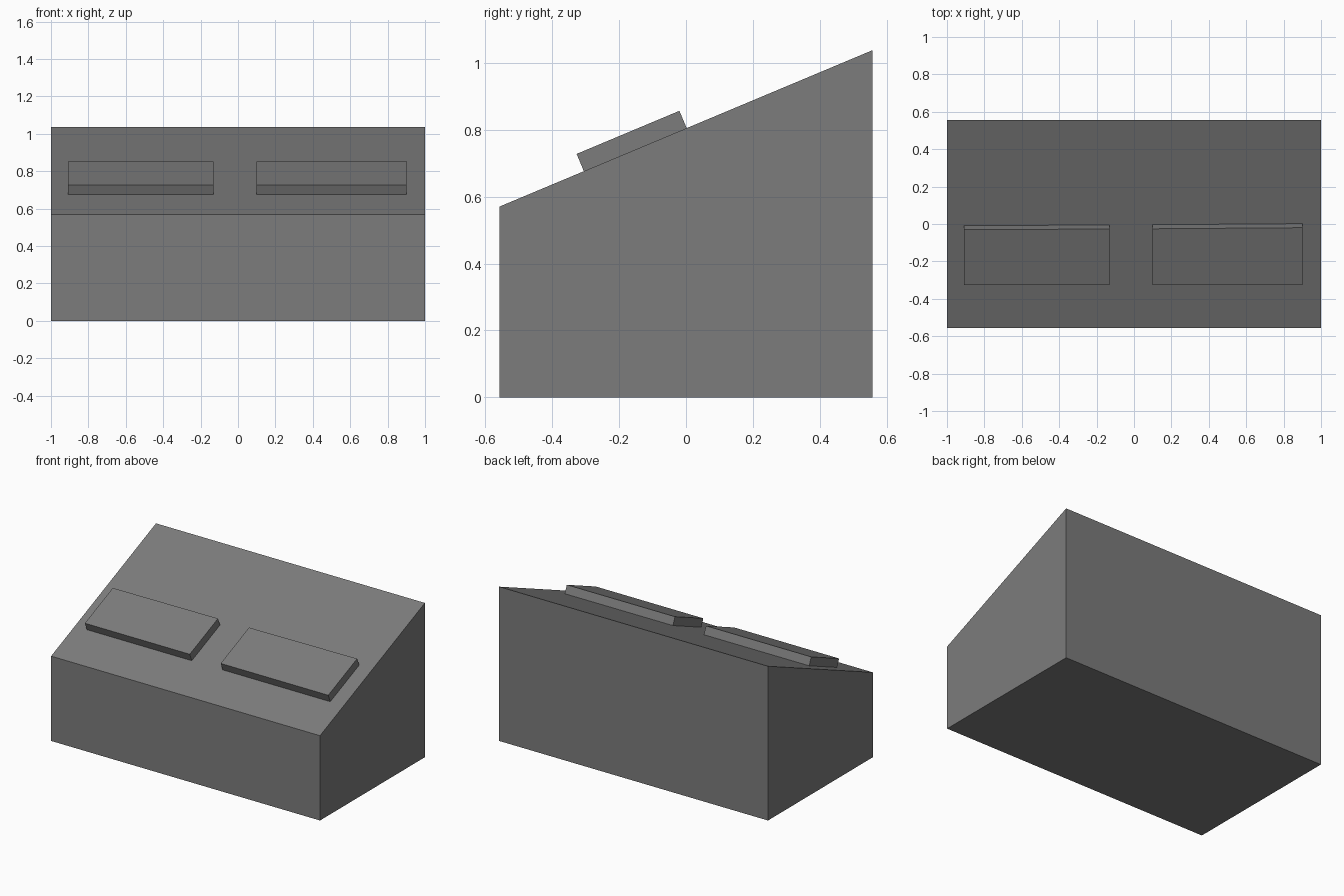
import bpy, bmesh, math

if "Cube" in bpy.data.objects:
    bpy.data.objects.remove(bpy.data.objects["Cube"])

grey = bpy.data.materials.new("mid_grey")
grey.diffuse_color = (0.2, 0.2, 0.2, 1)
grey.use_nodes = True
grey.node_tree.nodes["Principled BSDF"].inputs["Base Color"].default_value = grey.diffuse_color

HALF_X, HALF_Y = 1.0, 0.557
FRONT_Z, BACK_Z = 0.57, 1.037
ANGLE = math.atan2(BACK_Z - FRONT_Z, 2 * HALF_Y)


def slope_z(y):
    return FRONT_Z + (y + HALF_Y) * math.tan(ANGLE)


def prism(name, base, offset):
    """Solid made by sweeping a base polygon along an offset vector."""
    bm = bmesh.new()
    low = [bm.verts.new(p) for p in base]
    high = [bm.verts.new([a + b for a, b in zip(p, offset)]) for p in base]
    bm.faces.new(low[::-1])
    bm.faces.new(high)
    for i in range(len(low)):
        j = (i + 1) % len(low)
        bm.faces.new((low[i], low[j], high[j], high[i]))
    bmesh.ops.recalc_face_normals(bm, faces=bm.faces)
    mesh = bpy.data.meshes.new(name)
    bm.to_mesh(mesh)
    bm.free()
    mesh.materials.append(grey)
    obj = bpy.data.objects.new(name, mesh)
    bpy.context.collection.objects.link(obj)


# Wedge-shaped body with a sloping top
profile = [(-HALF_Y, 0), (HALF_Y, 0), (HALF_Y, BACK_Z), (-HALF_Y, FRONT_Z)]
prism("sloped_body", [(-HALF_X, y, z) for y, z in profile], (2 * HALF_X, 0, 0))

# Two raised plates on the slope; their back edges are slightly skewed
THICK = 0.056
normal = (0, -math.sin(ANGLE) * THICK, math.cos(ANGLE) * THICK)
for name, x0, x1, back0, back1 in (("left_plate", -0.91, -0.13, -0.009, -0.005),
                                   ("right_plate", 0.10, 0.90, -0.004, 0.002)):
    outline = [(x0, -0.305), (x1, -0.305), (x1, back1), (x0, back0)]
    prism(name, [(x, y, slope_z(y)) for x, y in outline], normal)
